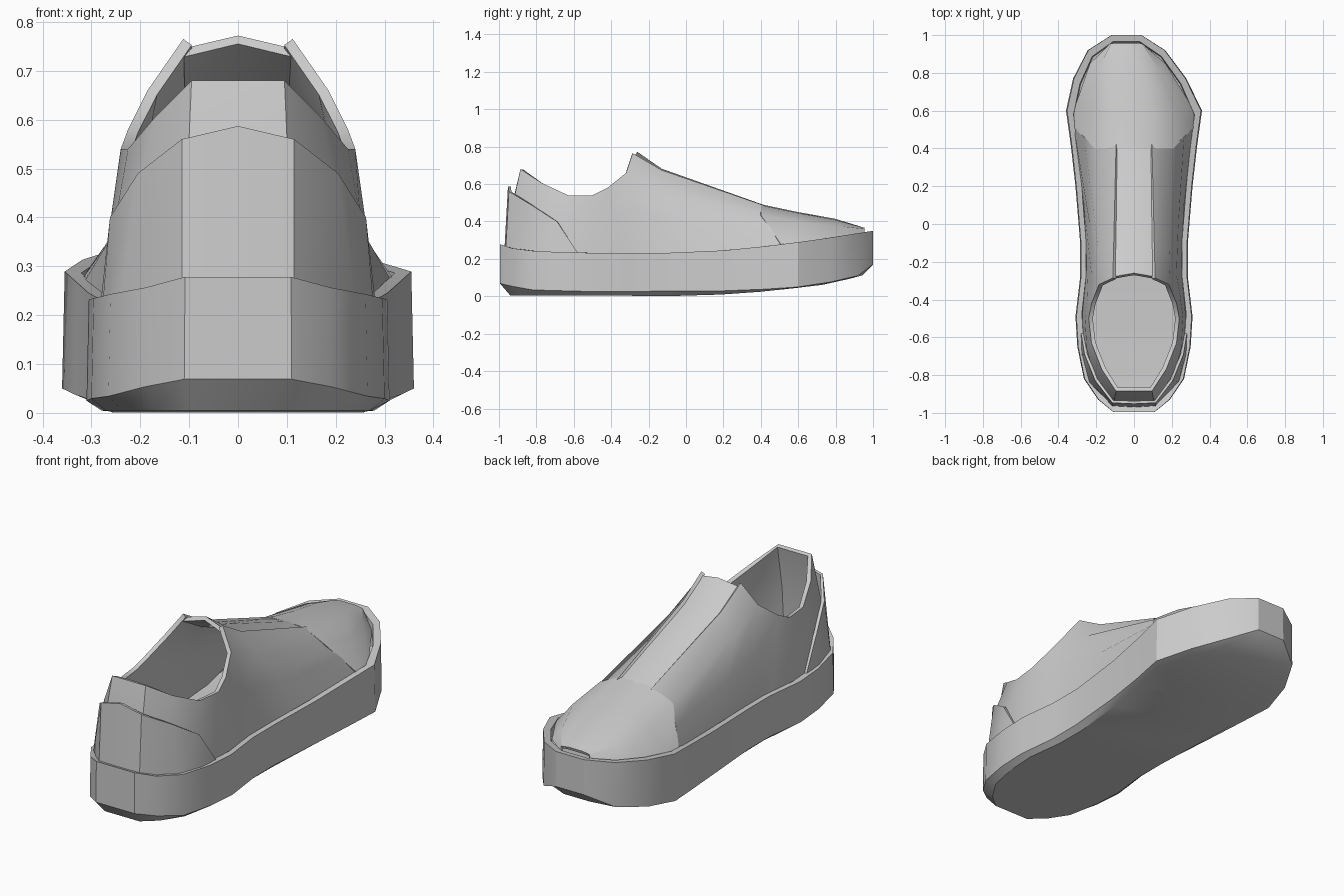
import bpy, bmesh


def lerp_table(table, v):
    # piecewise linear lookup
    for (a, p), (b, q) in zip(table, table[1:]):
        if v <= b:
            t = max(0, (v - a) / (b - a))
            return p + (q - p) * t
    return table[-1][1]


def bend(p):
    # toe swings slightly to -x
    x, y, z = p
    t = min(1, max(0, (y - 0.6) / 0.3))
    return (x - 0.04 * t, y, z)


def finish(name, bm, thickness=0.0):
    bmesh.ops.remove_doubles(bm, verts=bm.verts, dist=0.0005)
    bmesh.ops.recalc_face_normals(bm, faces=bm.faces)
    me = bpy.data.meshes.new(name)
    bm.to_mesh(me)
    bm.free()
    ob = bpy.data.objects.new(name, me)
    bpy.context.collection.objects.link(ob)
    bpy.ops.object.select_all(action='DESELECT')
    ob.select_set(True)
    bpy.context.view_layer.objects.active = ob
    if thickness:
        m = ob.modifiers.new("thickness", 'SOLIDIFY')
        m.thickness = thickness
        m.offset = -1
        bpy.ops.object.modifier_apply(modifier=m.name)
    bpy.ops.object.shade_smooth_by_angle(angle=0.55)
    return ob


def panel(name, grids, thickness):
    # quad grids of right-half points, mirrored and welded
    bm = bmesh.new()
    for rows in grids:
        for s in (1, -1):
            vs = [[bm.verts.new(bend((s * x, y, z))) for x, y, z in r] for r in rows]
            for r0, r1 in zip(vs, vs[1:]):
                for i in range(len(r0) - 1):
                    q = [r0[i], r0[i + 1], r1[i + 1], r1[i]]
                    bm.faces.new(q if s == 1 else q[::-1])
    return finish(name, bm, thickness)


# sole: outline rings from chamfered bottom up to the rim, then the insole
half = [(0.11, -0.995), (0.19, -0.93), (0.265, -0.82), (0.30, -0.65), (0.31, -0.49),
        (0.285, -0.28), (0.285, -0.1), (0.31, 0.2), (0.335, 0.42), (0.36, 0.6),
        (0.30, 0.77), (0.205, 0.92), (0.08, 1.0)]
outline = half + [(-x, y) for x, y in reversed(half)]
top_z = [(-1, 0.28), (-0.9, 0.247), (-0.6, 0.232), (0, 0.232), (0.2, 0.245),
         (0.5, 0.275), (0.78, 0.315), (1, 0.35)]
low_z = [(-1, 0.07), (-0.85, 0.035), (-0.5, 0.025), (0.3, 0.03), (0.6, 0.05),
         (0.8, 0.08), (0.92, 0.11), (1, 0.17)]
bot_z = [(-1, 0.01), (-0.94, 0.005), (-0.5, 0.005), (0, 0.0), (0.2, 0.01), (0.45, 0.028),
         (0.76, 0.065), (0.92, 0.105), (1, 0.13)]


def ring(sx, sy, table, dz=0.0):
    return [bend((x * sx, y * sy, lerp_table(table, y * sy) + dz)) for x, y in outline]


bm = bmesh.new()
rings = [[bm.verts.new(p) for p in r] for r in (
    ring(0.9, 0.945, bot_z), ring(1, 1, low_z), ring(0.985, 1, top_z),
    ring(0.89, 0.965, top_z), ring(0.88, 0.96, top_z, -0.04))]
n = len(outline)
for a, b in zip(rings, rings[1:]):
    for i in range(n):
        j = (i + 1) % n
        bm.faces.new((a[i], a[j], b[j], b[i]))
for r in (rings[0], rings[-1]):
    for i in range(len(half) - 1):
        bm.faces.new((r[i], r[i + 1], r[n - 2 - i], r[n - 1 - i]))
finish("sole", bm)

# upper: side walls (base, middle, collar or seam) from heel to toe cap, plus vamp
walls = [
    [(0, -0.955, 0.23), (0, -0.94, 0.45), (0, -0.885, 0.68)],
    [(0.105, -0.95, 0.23), (0.105, -0.935, 0.45), (0.095, -0.885, 0.68)],
    [(0.225, -0.82, 0.21), (0.205, -0.82, 0.45), (0.17, -0.77, 0.605)],
    [(0.265, -0.66, 0.21), (0.25, -0.66, 0.40), (0.225, -0.63, 0.54)],
    [(0.275, -0.5, 0.21), (0.26, -0.5, 0.40), (0.24, -0.5, 0.54)],
    [(0.26, -0.33, 0.21), (0.245, -0.38, 0.42), (0.225, -0.42, 0.58)],
    [(0.252, -0.2, 0.21), (0.225, -0.27, 0.46), (0.185, -0.32, 0.66)],
    [(0.265, 0.1, 0.22), (0.235, 0.0, 0.40), (0.19, -0.13, 0.58)],
    [(0.32, 0.52, 0.26), (0.265, 0.46, 0.355), (0.205, 0.41, 0.43)],
]
vamp = [
    [(0.185, -0.32, 0.66), (0.112, -0.285, 0.765)],
    [(0.19, -0.13, 0.58), (0.108, -0.13, 0.675)],
    [(0.205, 0.41, 0.43), (0.095, 0.42, 0.485)],
]
panel("upper", [walls, vamp], 0.022)

# tongue between the vamp edges
tongue = [
    [(0.115, -0.28, 0.745), (0, -0.26, 0.772)],
    [(0.112, -0.13, 0.66), (0, -0.13, 0.682)],
    [(0.1, 0.42, 0.475), (0, 0.42, 0.487)],
]
panel("tongue", [tongue], 0.02)

# toe cap dome
toe = [
    [(0.328, 0.52, 0.26), (0.207, 0.40, 0.435), (0.1, 0.40, 0.487), (0, 0.40, 0.492)],
    [(0.315, 0.61, 0.28), (0.22, 0.6, 0.395), (0.1, 0.6, 0.445), (0, 0.6, 0.45)],
    [(0.20, 0.85, 0.32), (0.16, 0.82, 0.375), (0.08, 0.8, 0.408), (0, 0.8, 0.414)],
    [(0.085, 0.955, 0.335), (0.08, 0.955, 0.36), (0.04, 0.955, 0.366), (0, 0.955, 0.366)],
]
panel("toe_cap", [toe], 0.015)

# heel counter overlay
heel = [
    [(0, -0.972, 0.23), (0, -0.952, 0.587)],
    [(0.115, -0.965, 0.23), (0.115, -0.947, 0.56)],
    [(0.24, -0.835, 0.22), (0.205, -0.83, 0.49)],
    [(0.278, -0.69, 0.21), (0.262, -0.69, 0.40)],
    [(0.282, -0.58, 0.21), (0.28, -0.58, 0.235)],
]
panel("heel_counter", [heel], 0.015)
